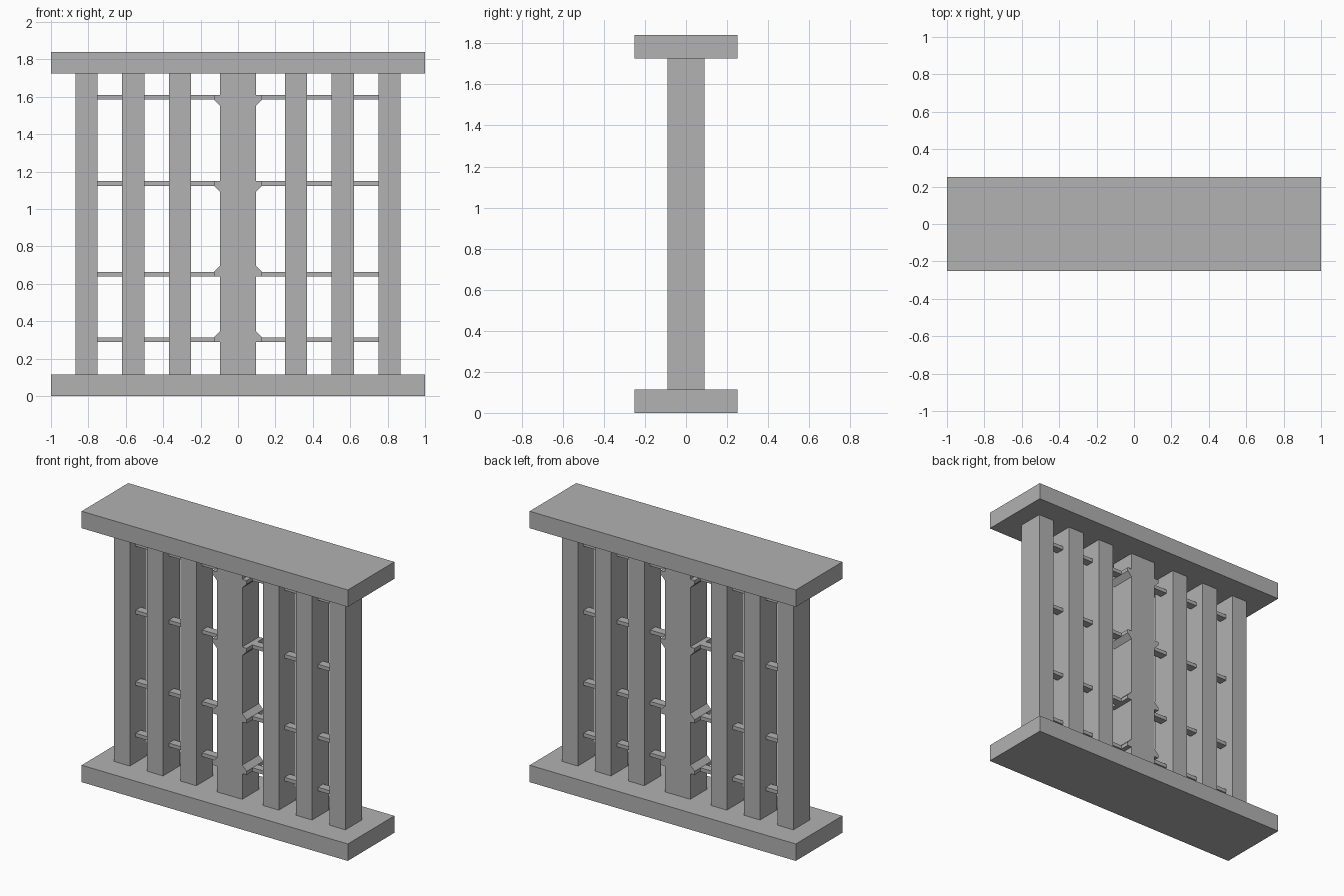
import bpy
import bmesh

cube = bpy.data.objects.get("Cube")
if cube:
    bpy.data.objects.remove(cube, do_unlink=True)

GREY = (0.445, 0.445, 0.445, 1.0)
stone = bpy.data.materials.new("stone grey")
stone.use_nodes = True
stone.diffuse_color = GREY
stone.node_tree.nodes["Principled BSDF"].inputs["Base Color"].default_value = GREY


def prism(name, outline, depth):
    """Extrude an x-z outline evenly to both sides of y = 0."""
    bm = bmesh.new()
    face = bm.faces.new([bm.verts.new((x, -depth, z)) for x, z in outline])
    grown = bmesh.ops.extrude_face_region(bm, geom=[face])["geom"]
    moved = [v for v in grown if isinstance(v, bmesh.types.BMVert)]
    bmesh.ops.translate(bm, verts=moved, vec=(0, 2 * depth, 0))
    bmesh.ops.recalc_face_normals(bm, faces=bm.faces)
    mesh = bpy.data.meshes.new(name)
    bm.to_mesh(mesh)
    bm.free()
    mesh.materials.append(stone)
    obj = bpy.data.objects.new(name, mesh)
    bpy.context.collection.objects.link(obj)
    return obj


def box(name, x0, x1, z0, z1, depth):
    return prism(name, [(x0, z0), (x1, z0), (x1, z1), (x0, z1)], depth)


BASE_TOP, LINTEL_BOTTOM, TOP = 0.115, 1.725, 1.84
POST_DEPTH, BAR_DEPTH, BAR_HALF = 0.09, 0.028, 0.0125
CORE, LEDGE, FLARE = 0.095, 0.128, 0.033

# Base and lintel slabs
box("base_slab", -1, 1, 0, BASE_TOP, 0.25)
box("top_slab", -1, 1, LINTEL_BOTTOM, TOP, 0.25)

# Wide centre post
box("centre_post", -CORE, CORE, BASE_TOP, LINTEL_BOTTOM, POST_DEPTH)

for side, label in ((1, "left"), (-1, "right")):
    # Side posts
    posts = [(0.25, 0.37), (0.5, 0.62), (0.75, 0.87)]
    for i, (a, b) in enumerate(posts, 1):
        box(f"{label}_post_{i}", side * a, side * b,
            BASE_TOP, LINTEL_BOTTOM, POST_DEPTH)

    # Ledges flare down on the upper rows and up on the lower rows
    rows = [(0.302, 1), (0.652, 1), (1.137, -1), (1.597, -1)]
    for row, (z, flare) in enumerate(rows, 1):
        flat, slope = z - flare * BAR_HALF, z + flare * BAR_HALF
        prism(f"{label}_ledge_{row}",
              [(side * CORE, flat), (side * LEDGE, flat), (side * LEDGE, slope),
               (side * CORE, slope + flare * FLARE)], POST_DEPTH)
        # Short crossbars filling the gaps between posts
        gaps = [(LEDGE, 0.25), (0.37, 0.5), (0.62, 0.75)]
        for i, (a, b) in enumerate(gaps, 1):
            box(f"{label}_crossbar_{row}_{i}", side * a, side * b,
                z - BAR_HALF, z + BAR_HALF, BAR_DEPTH)
